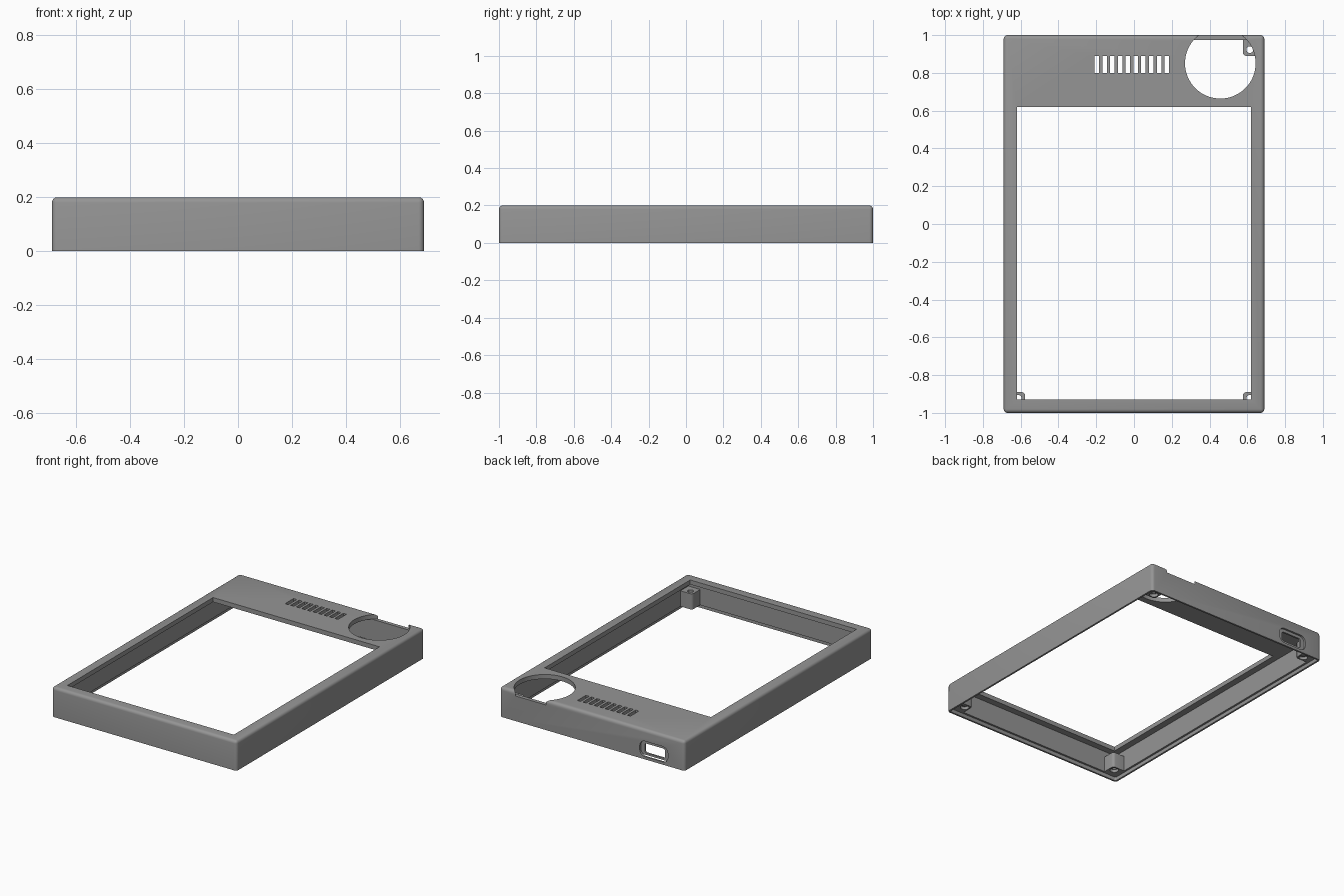
import bpy, bmesh
from mathutils import Matrix, Vector

if "Cube" in bpy.data.objects:
    bpy.data.objects.remove(bpy.data.objects["Cube"])

grey = bpy.data.materials.new("mid grey plastic")
grey.diffuse_color = (0.3, 0.3, 0.3, 1)
grey.use_nodes = True
grey.node_tree.nodes["Principled BSDF"].inputs["Base Color"].default_value = grey.diffuse_color


def finish(name, bm):
    mesh = bpy.data.meshes.new(name)
    bm.to_mesh(mesh)
    bm.free()
    mesh.materials.append(grey)
    ob = bpy.data.objects.new(name, mesh)
    bpy.context.collection.objects.link(ob)
    return ob


def box(name, lo, hi, radius=0, pick=None, segments=4):
    """Box between two corners, with the picked edges rounded."""
    lo, hi = Vector(lo), Vector(hi)
    bm = bmesh.new()
    m = Matrix.Translation((lo + hi) / 2) @ Matrix.Diagonal((*(hi - lo), 1))
    bmesh.ops.create_cube(bm, size=1, matrix=m)
    if radius:
        edges = [e for e in bm.edges if pick(e.verts[0].co, e.verts[1].co)]
        bmesh.ops.bevel(bm, geom=edges, offset=radius, segments=segments,
                        profile=0.5, affect='EDGES')
    return finish(name, bm)


def cylinder(name, x, y, z0, z1, r, sides=24):
    bm = bmesh.new()
    bmesh.ops.create_cone(bm, cap_ends=True, segments=sides, radius1=r, radius2=r,
                          depth=z1 - z0, matrix=Matrix.Translation((x, y, (z0 + z1) / 2)))
    return finish(name, bm)


def combine(target, tools, operation):
    """Apply boolean modifiers, then remove the tools."""
    for t in tools:
        t.hide_render = True
        mod = target.modifiers.new(t.name, 'BOOLEAN')
        mod.operation, mod.object, mod.solver = operation, t, 'EXACT'
    bpy.context.view_layer.update()
    dg = bpy.context.evaluated_depsgraph_get()
    mesh = bpy.data.meshes.new_from_object(target.evaluated_get(dg))
    target.modifiers.clear()
    target.data = mesh
    for t in tools:
        bpy.data.objects.remove(t)


def upright(a, b):
    return abs(a.z - b.z) > 1e-4


def along_y(a, b):
    return abs(a.y - b.y) > 1e-4


H = 0.2
# Outer shell, rounded everywhere except around the open bottom
case = box("case", (-0.69, -1, 0), (0.69, 1, H), 0.02, lambda a, b: max(a.z, b.z) > 0.1)

# Hollow interior and the stepped lip around the bottom rim
combine(case, [
    box("cavity", (-0.665, -0.975, -0.1), (0.665, 0.975, 0.17)),
    box("lip", (-0.678, -0.988, -0.1), (0.678, 0.988, 0.025), 0.012, upright),
], 'DIFFERENCE')

# Screw bosses in the corners
bosses = []
for sx in (-1, 1):
    for sy in (-1, 1):
        xs = sorted((sx * 0.577, sx * 0.67))
        ys = sorted((sy * 0.89, sy * 0.98))
        inner = lambda a, b: upright(a, b) and abs(a.x) < 0.6 and abs(a.y) < 0.9
        bosses.append(box("boss", (xs[0], ys[0], 0.025), (xs[1], ys[1], 0.13), 0.018, inner))
combine(case, bosses, 'UNION')

# Screen window, round opening, vent slots
cuts = [box("window", (-0.62, -0.93, 0.15), (0.62, 0.62, 0.3)),
        cylinder("round_opening", 0.457, 0.851, 0.169, 0.3, 0.187, 64)]
for i in range(10):
    x = -0.197 + i * 0.0412
    cuts.append(box("vent", (x - 0.012, 0.80, 0.15), (x + 0.012, 0.89, 0.3)))

# Port on the back wall: shallow rounded recess with a smaller through hole
cuts.append(box("port_recess", (-0.565, 0.987, 0.018), (-0.355, 1.1, 0.122), 0.04, along_y, 6))
cuts.append(box("port_hole", (-0.535, 0.9, 0.038), (-0.385, 1.1, 0.102), 0.012, along_y))

# Screw holes, wider at the bottom
for sx in (-1, 1):
    for sy in (-1, 1):
        cuts.append(cylinder("screw_hole", sx * 0.613, sy * 0.923, 0.01, 0.15, 0.018))
        cuts.append(cylinder("counterbore", sx * 0.613, sy * 0.923, 0.01, 0.045, 0.027))
combine(case, cuts, 'DIFFERENCE')

bpy.ops.object.select_all(action='DESELECT')
case.select_set(True)
bpy.context.view_layer.objects.active = case
bpy.ops.object.shade_smooth_by_angle(angle=0.6)
